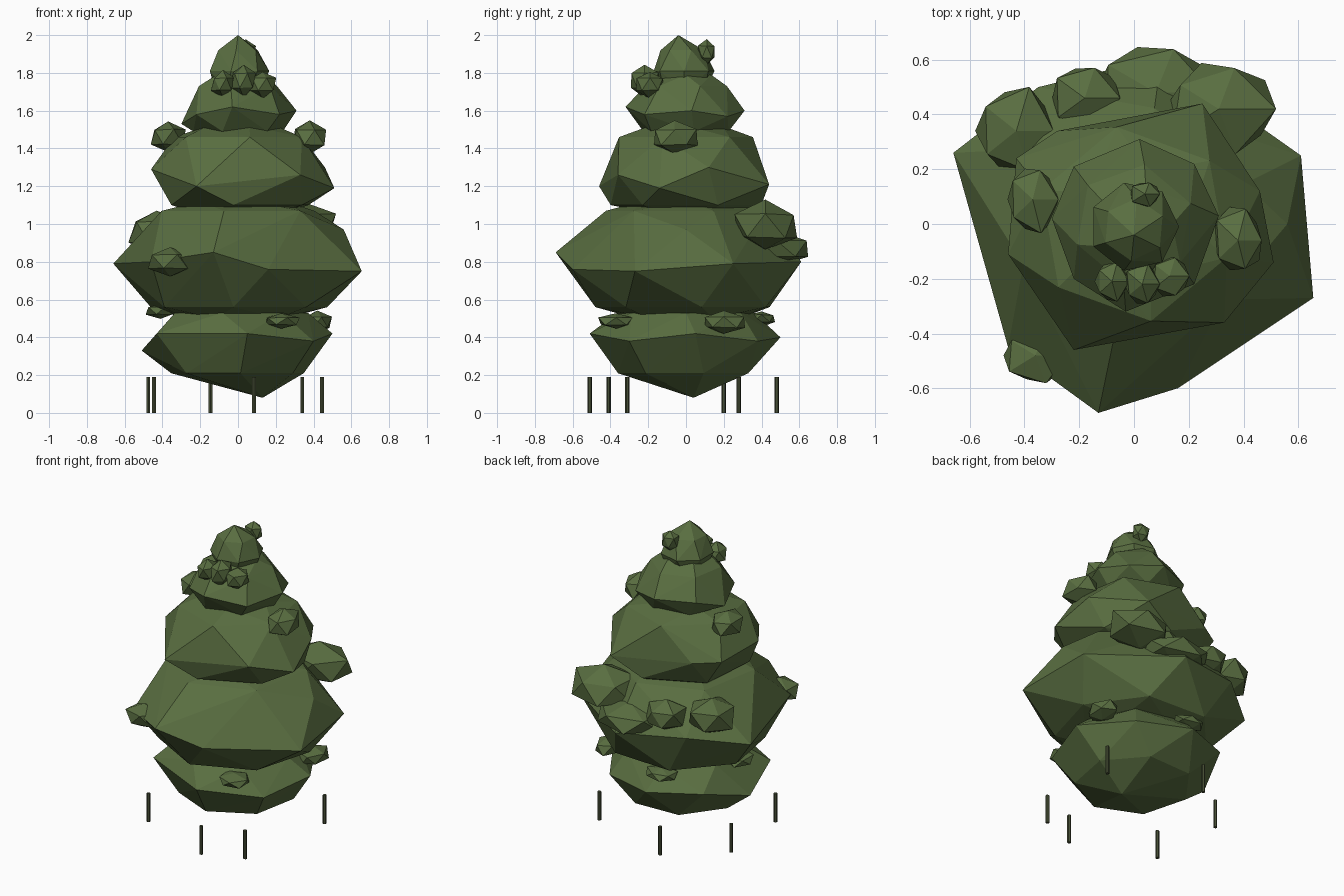
import bpy, bmesh, math, random
from mathutils import Vector

random.seed(4)


def material(name, rgb):
    m = bpy.data.materials.new(name)
    m.diffuse_color = (*rgb, 1)
    return m


leaf = material("leaf_green", (0.10, 0.155, 0.052))
bark = material("dark_bark", (0.06, 0.075, 0.035))


def hull(name, points):
    """Faceted solid wrapped around a set of points."""
    bm = bmesh.new()
    for p in points:
        bm.verts.new(p)
    res = bmesh.ops.convex_hull(bm, input=bm.verts)
    extra = {g for k in ("geom_interior", "geom_unused") for g in res[k]
             if isinstance(g, bmesh.types.BMVert)}
    bmesh.ops.delete(bm, geom=list(extra), context='VERTS')
    bmesh.ops.recalc_face_normals(bm, faces=bm.faces)
    me = bpy.data.meshes.new(name)
    bm.to_mesh(me)
    bm.free()
    me.materials.append(leaf)
    ob = bpy.data.objects.new(name, me)
    bpy.context.collection.objects.link(ob)
    return ob


def ring(cx, cy, z, r, n, turn, tilt=0.0):
    """Polygon of points; tilt raises the right-hand (+x) side."""
    pts = []
    for i in range(n):
        a = math.radians(turn) + math.tau * i / n
        pts.append((cx + r * math.cos(a), cy + r * math.sin(a), z + tilt * math.cos(a)))
    return pts


def tier(name, girdle, *rings):
    pts = list(girdle)
    for r in rings:
        pts += ring(*r)
    return hull(name, pts)


def clump(name, centre, size):
    """Small irregular leaf lump, a jittered icosahedron."""
    bm = bmesh.new()
    bmesh.ops.create_icosphere(bm, subdivisions=1, radius=1)
    pts = []
    for v in bm.verts:
        d = v.co * random.uniform(0.92, 1.12)
        pts.append(Vector(centre) + Vector([d[i] * size[i] for i in range(3)]))
    bm.free()
    hull(name, pts)


# Foliage tiers, bottom to top
tier("foliage_tier_1",
     [(-0.51, 0.05, 0.33), (-0.43, -0.28, 0.42), (0.05, -0.51, 0.42), (0.4, -0.3, 0.38),
      (0.50, 0.05, 0.42), (0.3, 0.38, 0.38), (-0.05, 0.50, 0.40), (-0.38, 0.36, 0.42),
      (0.13, 0.04, 0.08)],
     (0, 0, 0.21, 0.36, 7, 15), (0, 0, 0.53, 0.37, 7, 0))
tier("foliage_tier_2",
     [(-0.66, 0.26, 0.79), (-0.46, -0.45, 0.80), (-0.13, -0.69, 0.85), (0.16, -0.60, 0.76),
      (0.655, -0.27, 0.75), (0.61, 0.25, 0.79), (0.1, 0.61, 0.80), (-0.35, 0.50, 0.84),
      (0.56, 0.0, 0.97)],
     (0, 0, 0.56, 0.48, 7, 10), (0, 0, 0.50, 0.29, 5, 30),
     (0, 0, 1.07, 0.43, 6, 20), (0, 0, 1.12, 0.25, 5, 0))
tier("foliage_tier_3",
     [(-0.46, -0.11, 1.29), (-0.43, 0.24, 1.27), (-0.22, -0.46, 1.20), (0.33, -0.36, 1.26),
      (0.51, -0.14, 1.19), (0.46, 0.12, 1.30), (0.25, 0.44, 1.21), (-0.28, 0.34, 1.26)],
     (0.01, 0, 1.10, 0.40, 6, 25), (0, 0.1, 1.03, 0.16, 5, 10),
     (0, 0, 1.46, 0.36, 6, 40), (0, 0, 1.52, 0.2, 5, 0))
tier("foliage_tier_4",
     [(0.31, 0.03, 1.60), (0.02, 0.31, 1.60), (-0.03, -0.32, 1.62), (-0.30, 0.02, 1.53),
      (0.22, -0.22, 1.58), (0.22, 0.22, 1.57), (-0.22, 0.21, 1.60), (-0.22, -0.20, 1.58)],
     (0, 0, 1.49, 0.24, 6, 10), (0, 0, 1.73, 0.22, 6, 20), (0, 0, 1.79, 0.14, 5, 0))
tier("foliage_top",
     [(0, -0.04, 2.0)],
     (0, -0.01, 1.70, 0.12, 6, 0), (0, -0.01, 1.81, 0.165, 7, 0),
     (0, -0.02, 1.92, 0.115, 6, 25))

# Leaf clumps bulging out of the tiers
for i, (c, s) in enumerate([
    ((0.04, 0.11, 1.91), (0.06, 0.05, 0.07)),
    ((-0.08, -0.21, 1.74), (0.065, 0.08, 0.07)),
    ((0.03, -0.22, 1.76), (0.07, 0.08, 0.085)),
    ((0.13, -0.19, 1.74), (0.075, 0.08, 0.07)),
    ((-0.37, 0.09, 1.46), (0.10, 0.13, 0.085)),
    ((0.38, -0.06, 1.46), (0.10, 0.13, 0.09)),
    ((0.31, 0.42, 0.99), (0.21, 0.18, 0.13)),
    ((-0.43, 0.34, 0.96), (0.155, 0.17, 0.12)),
    ((0.08, 0.48, 0.87), (0.25, 0.20, 0.10)),
    ((-0.18, 0.46, 0.94), (0.13, 0.13, 0.10)),
    ((-0.36, -0.48, 0.80), (0.13, 0.11, 0.08)),
    ((0.23, -0.37, 0.485), (0.10, 0.10, 0.04)),
    ((0.42, 0.20, 0.48), (0.08, 0.12, 0.06)),
    ((-0.41, 0.02, 0.54), (0.08, 0.10, 0.04)),
    ((-0.1, 0.40, 0.50), (0.11, 0.08, 0.04)),
]):
    clump(f"leaf_clump_{i + 1}", c, s)

# Thin stakes standing in a circle
for i, (x, y) in enumerate([(0.085, -0.51), (0.34, -0.41), (0.445, 0.28),
                            (-0.145, 0.48), (-0.475, 0.2), (-0.445, -0.31)]):
    bpy.ops.mesh.primitive_cylinder_add(vertices=6, radius=0.012, depth=0.19,
                                        location=(x, y, 0.095))
    ob = bpy.context.object
    ob.name = f"stake_{i + 1}"
    ob.data.materials.append(bark)
